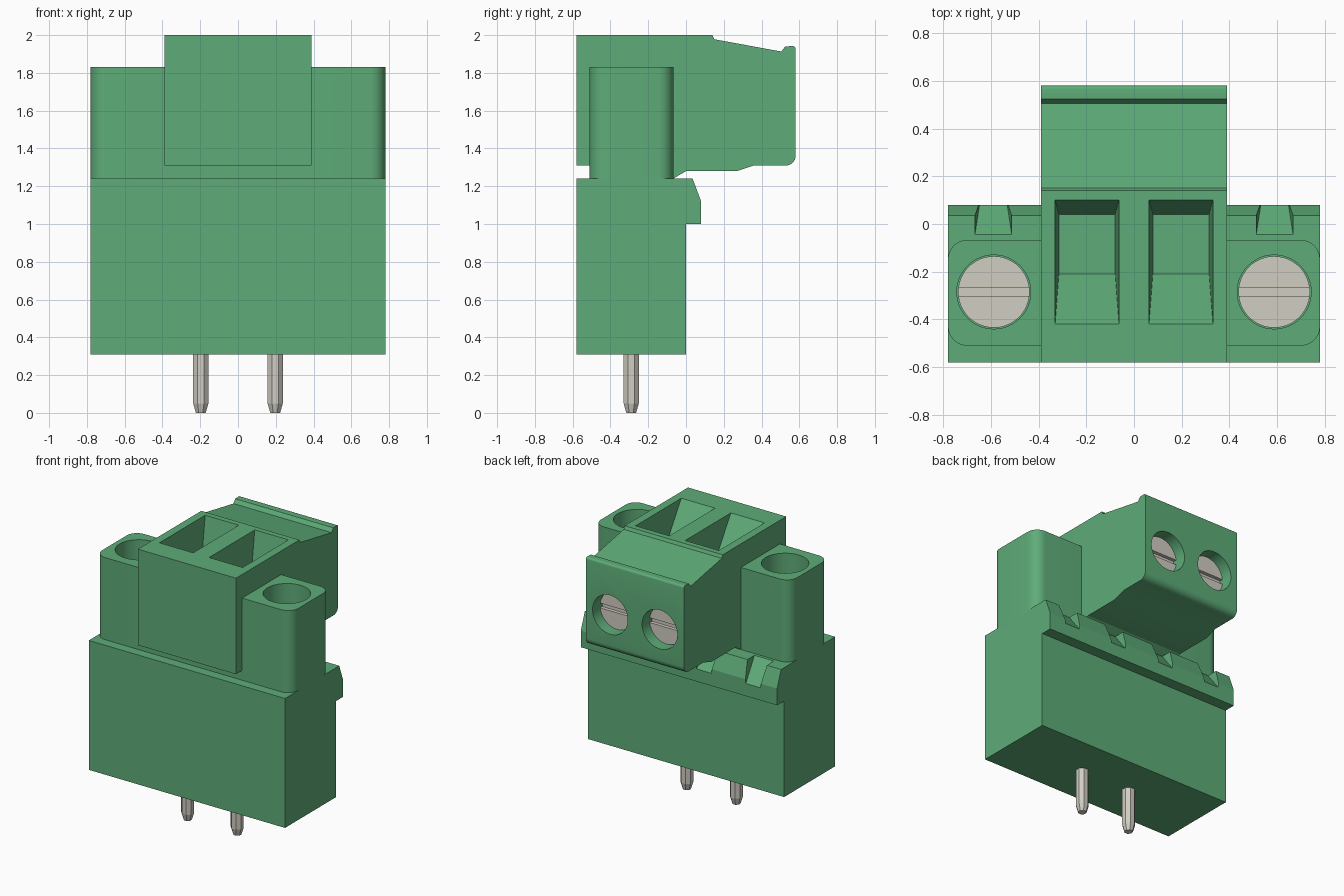
import bpy, bmesh, math
from mathutils import Matrix, Vector

cube = bpy.data.objects.get("Cube")
if cube:
    bpy.data.objects.remove(cube, do_unlink=True)


def material(name, rgb):
    m = bpy.data.materials.new(name)
    m.use_nodes = True
    m.diffuse_color = (*rgb, 1)
    m.node_tree.nodes["Principled BSDF"].inputs["Base Color"].default_value = (*rgb, 1)
    return m


GREEN = material("green plastic", (0.112, 0.413, 0.188))
METAL = material("grey metal", (0.63, 0.61, 0.54))


def finish(name, bm, mat):
    bmesh.ops.recalc_face_normals(bm, faces=bm.faces)
    mesh = bpy.data.meshes.new(name)
    bm.to_mesh(mesh)
    bm.free()
    mesh.materials.append(mat)
    ob = bpy.data.objects.new(name, mesh)
    bpy.context.collection.objects.link(ob)
    return ob


def loft(name, rings, mat):
    """Skin a stack of equally sized rings and cap both ends."""
    bm = bmesh.new()
    loops = [[bm.verts.new(p) for p in ring] for ring in rings]
    for a, b in zip(loops, loops[1:]):
        for i in range(len(a)):
            j = (i + 1) % len(a)
            bm.faces.new((a[i], a[j], b[j], b[i]))
    bm.faces.new(loops[0])
    bm.faces.new(loops[-1])
    return finish(name, bm, mat)


def side_prism(name, profile, half, mat):
    """Extrude a (y, z) profile across x."""
    return loft(name, [[(x, y, z) for y, z in profile] for x in (-half, half)], mat)


def rect(x0, x1, y0, y1, z):
    return [(x0, y0, z), (x1, y0, z), (x1, y1, z), (x0, y1, z)]


def box(name, x0, x1, y0, y1, z0, z1, mat):
    return loft(name, [rect(x0, x1, y0, y1, z) for z in (z0, z1)], mat)


def cylinder(name, radius, start, end, mat):
    a, b = Vector(start), Vector(end)
    turn = (b - a).to_track_quat("Z", "Y").to_matrix().to_4x4()
    bm = bmesh.new()
    bmesh.ops.create_cone(bm, cap_ends=True, segments=48, radius1=radius, radius2=radius,
                          depth=(b - a).length, matrix=Matrix.Translation((a + b) / 2) @ turn)
    return finish(name, bm, mat)


def activate(ob):
    bpy.ops.object.select_all(action="DESELECT")
    ob.select_set(True)
    bpy.context.view_layer.objects.active = ob


def cut(ob, cutters):
    activate(ob)
    for c in cutters:
        mod = ob.modifiers.new("cut", "BOOLEAN")
        mod.operation, mod.solver, mod.object = "DIFFERENCE", "EXACT", c
        bpy.ops.object.modifier_apply(modifier=mod.name)
        bpy.data.objects.remove(c, do_unlink=True)


def smooth(ob):
    activate(ob)
    bpy.ops.object.shade_smooth_by_angle(angle=math.radians(30))


def arc(cx, cy, r, start, end, n=8):
    angles = [math.radians(start + (end - start) * i / n) for i in range(n + 1)]
    return [(cx + r * math.cos(t), cy + r * math.sin(t)) for t in angles]


# Header housing with a rear latch ledge
header = side_prism("header_housing", [
    (-0.58, 0.31), (0, 0.31), (0, 1.0), (0.08, 1.0), (0.08, 1.12), (0.035, 1.24), (-0.58, 1.24)],
    0.78, GREEN)
# Sloping notches in the ledge
cut(header, [loft("notch_cutter", [
    rect(x - 0.078, x + 0.078, -0.05, 0.15, 1.246),
    rect(x - 0.055, x + 0.055, 0.1, 0.15, 1.066)], GREEN) for x in (-0.59, -0.2, 0.2, 0.59)])

# Plug body with stepped underside and sloping rear roof
profile = [(-0.58, 1.31), (-0.58, 2), (0.14, 2), (0.15, 1.978), (0.505, 1.913), (0.525, 1.94)]
profile += arc(0.565, 1.927, 0.015, 90, 0, 4) + arc(0.53, 1.36, 0.05, 0, -90)
profile += [(0.36, 1.31), (0.27, 1.28), (0, 1.28), (-0.067, 1.24),
            (-0.067, 1.22), (-0.51, 1.22), (-0.51, 1.31)]
plug = side_prism("plug_body", profile, 0.39, GREEN)

# Wire funnels and rear screw recesses
SCREW_Z = 1.58
cutters = []
for x in (-0.197, 0.197):
    cutters.append(loft("funnel_cutter", [
        rect(x - 0.134, x + 0.134, -0.42, 0.1, 2.001),
        rect(x - 0.118, x + 0.118, -0.21, 0.04, 1.72)], GREEN))
    cutters.append(cylinder("recess_cutter", 0.14, (x, 0.47, SCREW_Z), (x, 0.7, SCREW_Z), GREEN))
cut(plug, cutters)
smooth(plug)

for side, s in (("left", 1), ("right", -1)):
    # Flange ear with rounded outer corners and a deep screw hole
    outline = [(0.37, -0.51)] + arc(0.70, -0.43, 0.08, -90, 0) + arc(0.70, -0.147, 0.08, 0, 90) + [(0.37, -0.067)]
    ear = loft(f"{side}_ear", [[(s * x, y, z) for x, y in outline] for z in (1.22, 1.83)], GREEN)
    cx, cy = s * 0.588, -0.285
    cut(ear, [cylinder("hole_cutter", 0.155, (cx, cy, 1.3), (cx, cy, 2), GREEN)])
    smooth(ear)

    # Slotted flange screw
    screw = cylinder(f"{side}_flange_screw", 0.15, (cx, cy, 1.28), (cx, cy, 1.43), METAL)
    cut(screw, [box("slot_cutter", cx - 0.2, cx + 0.2, cy - 0.017, cy + 0.017, 1.4, 1.5, METAL)])
    smooth(screw)

    # Slotted clamp screw in the rear face
    x = s * 0.197
    clamp = cylinder(f"{side}_clamp_screw", 0.136, (x, 0.45, SCREW_Z), (x, 0.5, SCREW_Z), METAL)
    cut(clamp, [box("slot_cutter", x - 0.2, x + 0.2, 0.475, 0.6,
                    SCREW_Z - 0.017, SCREW_Z + 0.017, METAL)])
    smooth(clamp)

    # Eight-sided solder pin with tapered tip
    rings = []
    for z, r in ((0, 0.026), (0.05, 0.04), (0.33, 0.04)):
        ring = arc(s * 0.197, -0.29, r / math.cos(math.pi / 8), 22.5, 337.5, 7)
        rings.append([(px, py, z) for px, py in ring])
    loft(f"{side}_pin", rings, METAL)
